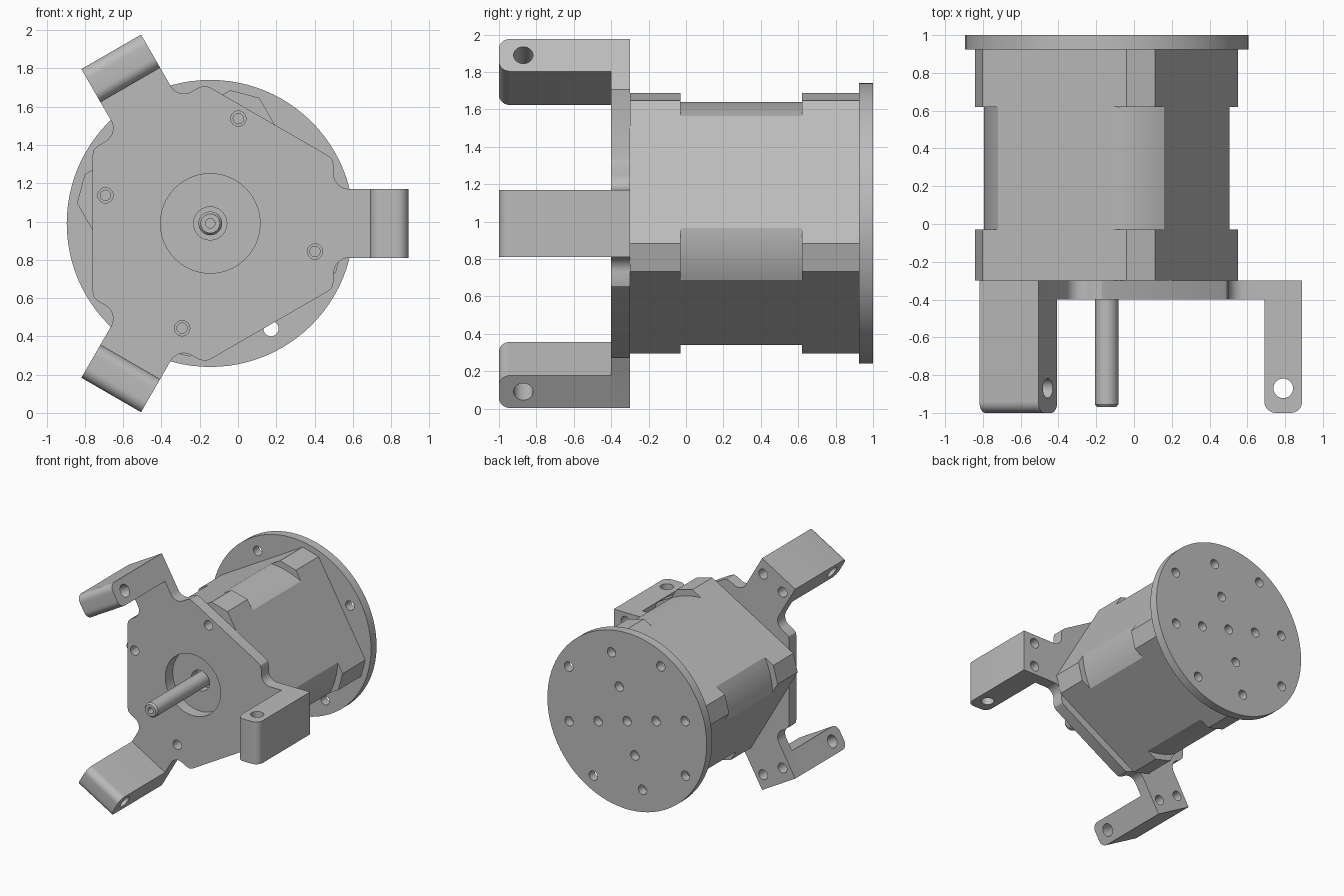
import bpy, bmesh
from math import radians, cos, sin, sqrt, acos, degrees
from mathutils import Vector

old = bpy.data.objects.get("Cube")
if old:
    bpy.data.objects.remove(old, do_unlink=True)

AX, AZ = -0.145, 0.99            # motor axis
ARMS = (0, 120, 240)             # bracket arm directions
CORNERS = (-15, 75, 165, 255)    # motor body corner directions

grey = bpy.data.materials.new("machined grey")
grey.use_nodes = True
grey.diffuse_color = (0.5, 0.5, 0.5, 1)
grey.node_tree.nodes["Principled BSDF"].inputs["Base Color"].default_value = (0.5, 0.5, 0.5, 1)


def polar(r, t, angle, y=0.0):
    """Point from radial and sideways distance about the motor axis."""
    c, s = cos(radians(angle)), sin(radians(angle))
    return Vector((AX + r * c - t * s, y, AZ + r * s + t * c))


def arc(cx, cy, r, a0, a1, n=8):
    return [(cx + r * cos(radians(a0 + (a1 - a0) * i / n)),
             cy + r * sin(radians(a0 + (a1 - a0) * i / n))) for i in range(n + 1)]


def loft(bm, rings):
    loops = [[bm.verts.new(p) for p in ring] for ring in rings]
    n = len(loops[0])
    for a, b in zip(loops, loops[1:]):
        for i in range(n):
            bm.faces.new((a[i], a[(i + 1) % n], b[(i + 1) % n], b[i]))
    bm.faces.new(loops[0][::-1])
    bm.faces.new(loops[-1])


def prism(bm, pts, y0, y1):
    loft(bm, [[Vector((p.x, y, p.z)) for p in pts] for y in (y0, y1)])


def disc(r, centre, n=24):
    return [centre + Vector((x, 0, z)) for x, z in arc(0, 0, r, 0, 360, n)[:-1]]


def hole(bm, r, dist, side, angle, y0, y1):
    prism(bm, disc(r, polar(dist, side, angle)), y0, y1)


def make(name, bm):
    bmesh.ops.recalc_face_normals(bm, faces=bm.faces[:])
    mesh = bpy.data.meshes.new(name)
    bm.to_mesh(mesh)
    bm.free()
    mesh.materials.append(grey)
    ob = bpy.data.objects.new(name, mesh)
    bpy.context.scene.collection.objects.link(ob)
    return ob


def finish(ob, cutter_bm=None):
    """Drill the part with the cutters, then smooth the round faces."""
    if cutter_bm:
        cutter = make("cutter", cutter_bm)
        cutter.hide_render = True
        mod = ob.modifiers.new("drill", 'BOOLEAN')
        mod.operation, mod.solver, mod.object = 'DIFFERENCE', 'EXACT', cutter
        deps = bpy.context.evaluated_depsgraph_get()
        mesh = bpy.data.meshes.new_from_object(ob.evaluated_get(deps))
        ob.modifiers.clear()
        ob.data = mesh
        bpy.data.objects.remove(cutter, do_unlink=True)
    ob.data.shade_smooth()
    ob.data.set_sharp_from_angle(angle=radians(25))


AXIS = polar(0, 0, 0)

# Rear mounting flange with its bolt pattern
bm, cut = bmesh.new(), bmesh.new()
prism(bm, disc(0.75, AXIS, 96), 0.925, 1.0)
hole(cut, 0.04, 0, 0, 0, 0.9, 1.1)
for a in CORNERS:
    hole(cut, 0.04, 0.283, 0, a, 0.9, 1.1)
    hole(cut, 0.04, 0.565, 0, a, 0.9, 1.1)
    hole(cut, 0.04, 0.635, 0, a + 45, 0.9, 1.1)
finish(make("rear_flange", bm), cut)

# Motor body: rounded square core between two chamfered end caps
HALF, ROUND, CHAMFER = 0.55, 0.65, 0.70
span = 45 - degrees(acos(HALF / ROUND))
core = [polar(x, t, a) for a in CORNERS for x, t in arc(0, 0, ROUND, -span, span, 10)]
half_flat = HALF * sqrt(2) - CHAMFER
cap = [polar(CHAMFER, t, a) for a in CORNERS for t in (-half_flat, half_flat)]

bm = bmesh.new()
prism(bm, core, -0.03, 0.62)
finish(make("motor_core", bm))

bm = bmesh.new()
prism(bm, cap, 0.62, 0.925)
finish(make("rear_cap", bm))

bm, cut = bmesh.new(), bmesh.new()
prism(bm, cap, -0.3, -0.03)
hole(cut, 0.087, 0, 0, 0, -0.4, -0.22)
for a in CORNERS:
    hole(cut, 0.027, 0.567, 0, a, -0.4, -0.15)
finish(make("front_cap", bm), cut)

# Output shaft with chamfered tip and centre hole
bm, cut = bmesh.new(), bmesh.new()
rings = ((0.05, -0.97), (0.062, -0.955), (0.062, -0.2))
loft(bm, [[p + Vector((0, y, 0)) for p in disc(r, AXIS, 32)] for r, y in rings])
hole(cut, 0.025, 0, 0, 0, -1.1, -0.9)
finish(make("output_shaft", bm), cut)

# Three-armed front plate, one outline half mirrored across each arm
half = [(1.035, 0.18)] + arc(0.725, 0.26, 0.08, 270, 180)
half += [(0.645, 0.303), (0.637, 0.335), (0.615, 0.355)]
outline = [(r, -t) for r, t in reversed(half)] + half
bm, cut = bmesh.new(), bmesh.new()
prism(bm, [polar(r, t, a) for a in ARMS for r, t in outline], -0.4, -0.3)
prism(cut, disc(0.26, AXIS, 64), -0.5, -0.2)
for a in CORNERS:
    hole(cut, 0.04, 0.567, 0, a, -0.5, -0.2)
for a in ARMS:
    for side in (-0.105, 0.105):
        hole(cut, 0.042, 0.925, side, a, -0.5, -0.2)
finish(make("front_plate", bm), cut)

# Posts at the arm ends, cross-drilled near the tip
profile = [(0.835, -0.4)] + arc(0.895, -0.94, 0.06, 180, 270)
profile += arc(0.975, -0.94, 0.06, 270, 360) + [(1.035, -0.4)]
pin = arc(0.935, -0.87, 0.052, 0, 360, 24)[:-1]
for i, a in enumerate(ARMS):
    bm, cut = bmesh.new(), bmesh.new()
    loft(bm, [[polar(r, t, a, y) for r, y in profile] for t in (-0.18, 0.18)])
    loft(cut, [[polar(r, t, a, y) for r, y in pin] for t in (-0.3, 0.3)])
    for side in (-0.105, 0.105):
        hole(cut, 0.042, 0.925, side, a, -0.55, -0.2)
    finish(make(f"arm_post_{i + 1}", bm), cut)
